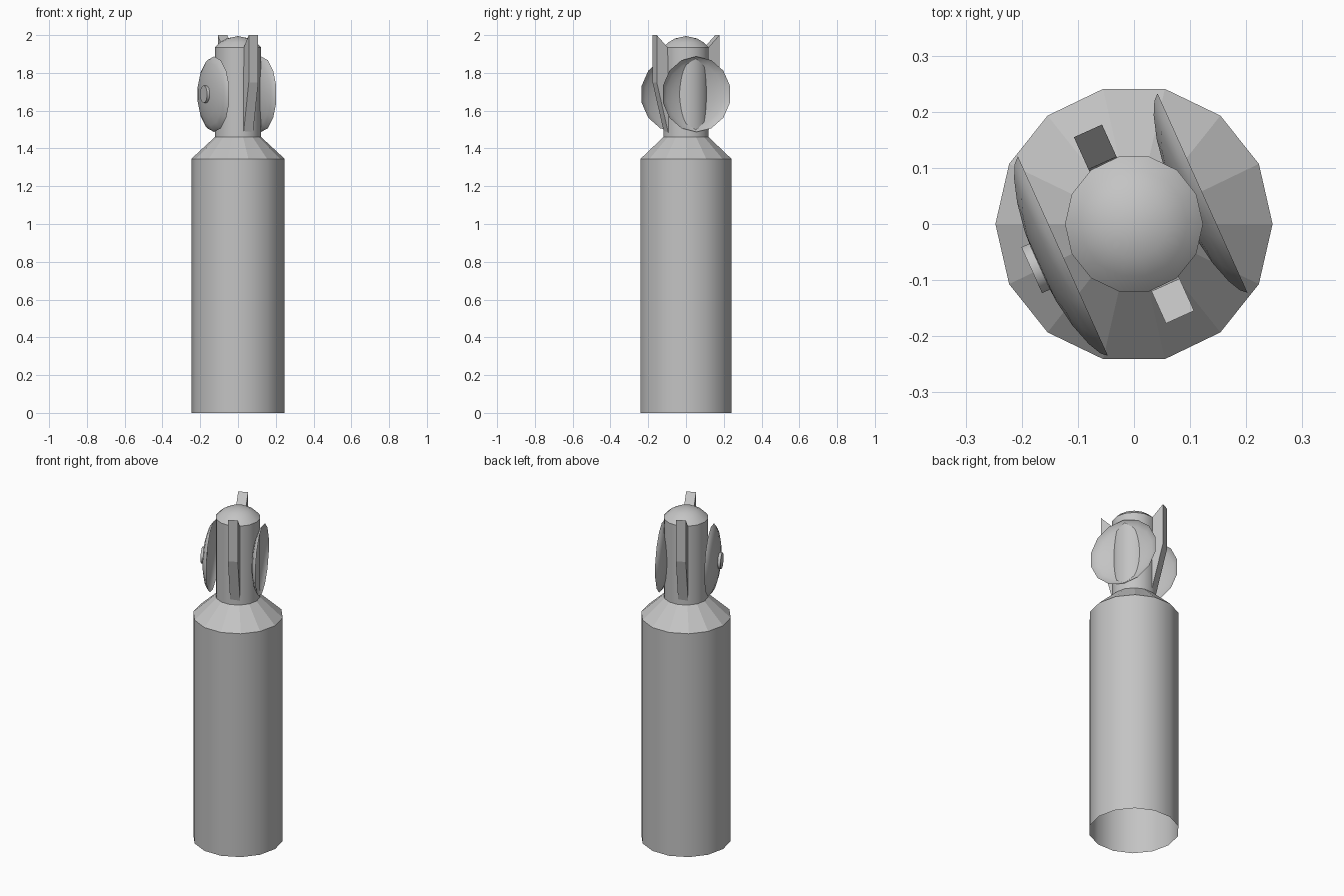
import bpy, bmesh, math
from mathutils import Matrix, Vector

cube = bpy.data.objects.get("Cube")
if cube:
    bpy.data.objects.remove(cube, do_unlink=True)

grey = bpy.data.materials.new("light_grey")
grey.use_nodes = True
colour = (0.55, 0.55, 0.55, 1)
grey.diffuse_color = colour
grey.node_tree.nodes["Principled BSDF"].inputs["Base Color"].default_value = colour

SIDES = 14
TURN = Matrix.Rotation(math.radians(24.3), 4, 'Z')   # twist of the head fittings


def finish(name, bm, matrix, smooth):
    bmesh.ops.remove_doubles(bm, verts=bm.verts, dist=0.0001)
    bm.transform(matrix)
    mesh = bpy.data.meshes.new(name)
    bm.to_mesh(mesh)
    bm.free()
    mesh.materials.append(grey)
    obj = bpy.data.objects.new(name, mesh)
    bpy.context.collection.objects.link(obj)
    if smooth:
        bpy.ops.object.select_all(action='DESELECT')
        obj.select_set(True)
        bpy.context.view_layer.objects.active = obj
        bpy.ops.object.shade_smooth_by_angle(angle=math.radians(32))


def lathe(name, profile, matrix=Matrix(), smooth=True):
    """Turn (radius, height) points around the local z axis."""
    bm = bmesh.new()
    verts = [bm.verts.new((r, 0, h)) for r, h in profile]
    edges = [bm.edges.new(pair) for pair in zip(verts, verts[1:])]
    bmesh.ops.spin(bm, geom=verts + edges, axis=(0, 0, 1), cent=(0, 0, 0),
                   angle=math.tau, steps=SIDES, use_merge=True)
    bmesh.ops.remove_doubles(bm, verts=bm.verts, dist=0.0001)
    bmesh.ops.recalc_face_normals(bm, faces=bm.faces)
    # Open shells: make the faces point away from the axis or up it
    if sum(f.normal.dot(f.calc_center_median() - Vector((0, 0, profile[0][1] - 0.01)))
           for f in bm.faces) < 0:
        bmesh.ops.reverse_faces(bm, faces=bm.faces)
    finish(name, bm, matrix, smooth)


def sideways(offset):
    """Lay a lathe axis along the twisted -x direction."""
    frame = Matrix(((0, 0, -1, offset), (0, 1, 0, 0), (1, 0, 0, 1.687), (0, 0, 0, 1)))
    return TURN @ frame


def fin(name, angle):
    """Upright blade with a slanted tip and a tapered foot."""
    side = [(-0.115, 1.47), (-0.185, 1.75), (-0.185, 2.0), (-0.122, 1.935)]
    bm = bmesh.new()
    face = bm.faces.new([bm.verts.new((-0.021, y, z)) for y, z in side])
    out = bmesh.ops.extrude_face_region(bm, geom=[face])
    moved = [v for v in out["geom"] if isinstance(v, bmesh.types.BMVert)]
    bmesh.ops.translate(bm, verts=moved, vec=(0.055, 0, 0))
    bmesh.ops.recalc_face_normals(bm, faces=bm.faces)
    finish(name, bm, TURN @ Matrix.Rotation(angle, 4, 'Z'), False)


# Main column, open underneath
lathe("body", [(0.247, 0), (0.247, 1.345)])
lathe("shoulder", [(0.247, 1.345), (0.123, 1.46)], smooth=False)
lathe("neck", [(0.123, 1.46), (0.123, 1.935)])
lathe("dome", [(0.123, 1.935), (0.095, 1.962), (0.06, 1.982), (0, 1.995)])

# Two shallow open dishes facing the same way, with a knob on the outer one
dish = [(0.2 * t, 0.048 * (1 - t * t) ** 0.65) for t in (1, 0.95, 0.83, 0.62, 0.35, 0)]
lathe("right_dish", dish, sideways(-0.139))
lathe("left_dish", dish, sideways(0.134))
lathe("dish_knob", [(0.046, 0), (0.046, 0.022), (0, 0.022)], sideways(-0.178))

# Fins at the front and back of the neck
fin("front_fin", 0)
fin("back_fin", math.pi)
